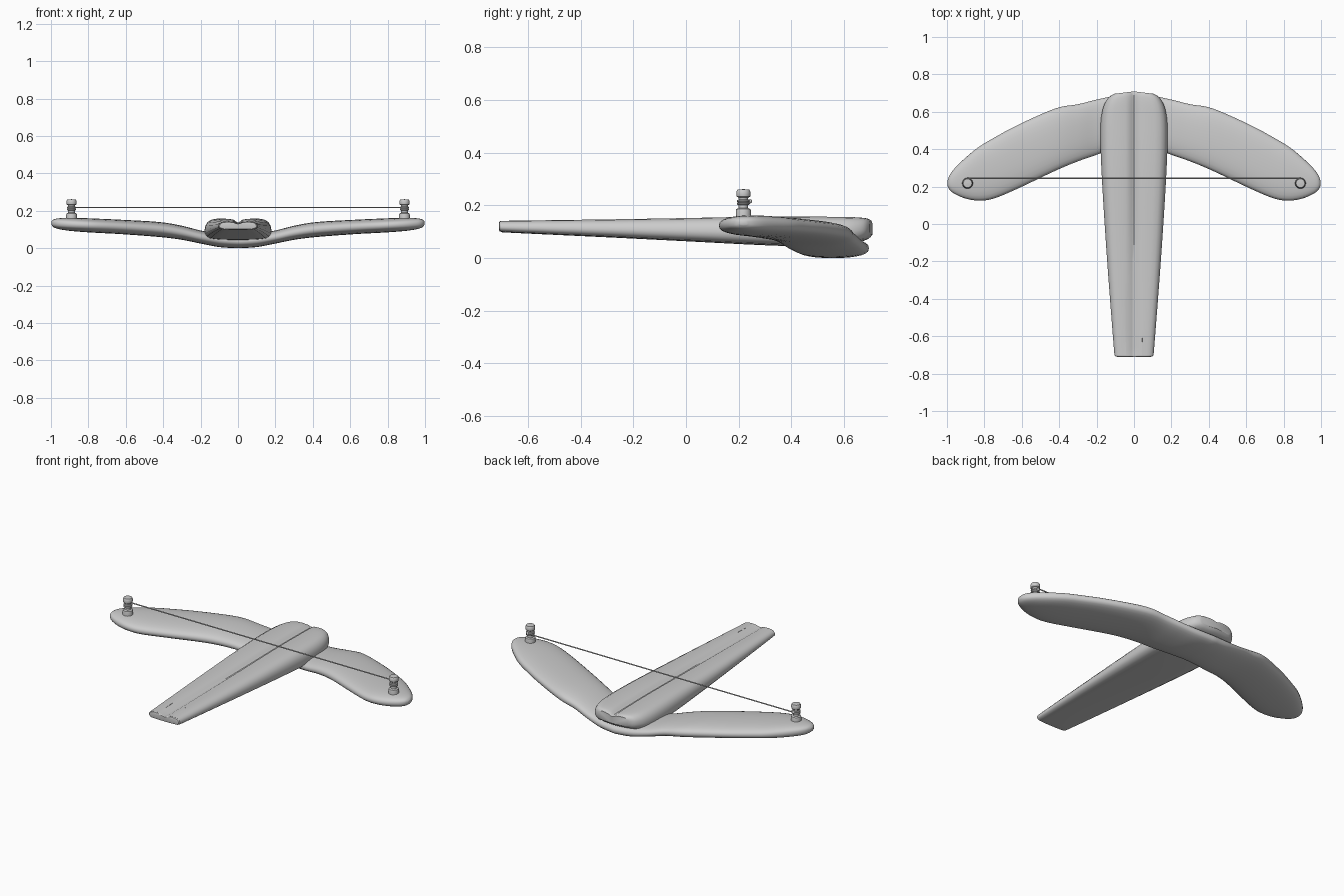
import bpy, bmesh, math

if "Cube" in bpy.data.objects:
    bpy.data.objects.remove(bpy.data.objects["Cube"])

grey = bpy.data.materials.new("plain grey")
grey.diffuse_color = (0.6, 0.6, 0.6, 1)
grey.use_nodes = True
grey.node_tree.nodes["Principled BSDF"].inputs["Base Color"].default_value = grey.diffuse_color


def finish(bm, name, angle=40):
    bmesh.ops.recalc_face_normals(bm, faces=bm.faces)
    mesh = bpy.data.meshes.new(name)
    bm.to_mesh(mesh)
    bm.free()
    ob = bpy.data.objects.new(name, mesh)
    bpy.context.collection.objects.link(ob)
    mesh.materials.append(grey)
    bpy.ops.object.select_all(action='DESELECT')
    ob.select_set(True)
    bpy.context.view_layer.objects.active = ob
    bpy.ops.object.shade_smooth_by_angle(angle=math.radians(angle))
    return ob


def refine(rows, steps):
    """Catmull-Rom smoothing of a table of section values."""
    out = []
    for i in range(len(rows) - 1):
        a, b, c, d = (rows[max(0, min(len(rows) - 1, i + k))] for k in (-1, 0, 1, 2))
        for s in range(steps):
            t = s / steps
            out.append([0.5 * (2 * q + (r - p) * t + (2 * p - 5 * q + 4 * r - u) * t * t
                               + (3 * q - p - 3 * r + u) * t ** 3)
                        for p, q, r, u in zip(a, b, c, d)])
    return out + [list(rows[-1])]


def loft(name, rings, angle=40):
    bm = bmesh.new()
    loops = [[bm.verts.new(p) for p in ring] for ring in rings]
    n = len(loops[0])
    for a, b in zip(loops, loops[1:]):
        for i in range(n):
            j = (i + 1) % n
            bm.faces.new((a[i], a[j], b[j], b[i]))
    bm.faces.new(loops[0])
    bm.faces.new(loops[-1])
    return finish(bm, name, angle)


def power(v, e):
    return math.copysign(abs(v) ** e, v)


# Bow: x, trailing y, leading y, bottom z, top z for one half
limb = [(0, .42, .695, .0, .075), (.1, .405, .685, .006, .08), (.2, .37, .665, .025, .095),
        (.3, .335, .64, .045, .12), (.42, .285, .618, .06, .14), (.62, .19, .53, .075, .152),
        (.75, .136, .46, .082, .158), (.83, .125, .412, .087, .161), (.9, .136, .355, .093, .162),
        (.957, .160, .30, .102, .16), (.985, .182, .262, .112, .154), (.997, .204, .232, .125, .143)]
half = refine(limb, 4)
stations = [[-r[0]] + r[1:] for r in reversed(half[1:])] + half


def bow_ring(x, y0, y1, z0, z1):
    ring = []
    for k in range(28):
        a = math.tau * k / 28
        ring.append((x, (y0 + y1) / 2 + (y1 - y0) / 2 * power(math.cos(a), .9),
                     (z0 + z1) / 2 + (z1 - z0) / 2 * power(math.sin(a), .75)))
    return ring


loft("bow", [bow_ring(*s) for s in stations], 60)

# Stock: y, half width, bottom z, top z, groove depth
body = [(-.71, .09, .106, .136, .006), (-.703, .103, .10, .141, .01), (-.66, .108, .096, .142, .012),
        (-.3, .136, .079, .147, .014), (0, .157, .064, .152, .018), (.25, .172, .051, .157, .02),
        (.42, .179, .045, .158, .02), (.54, .178, .047, .157, .02), (.61, .168, .054, .156, .02),
        (.65, .152, .063, .154, .019), (.675, .132, .075, .15, .017), (.687, .105, .09, .142, .012)]


def stock_ring(y, w, z0, z1, g):
    h = z1 - z0
    right = [(.012, z1 - g * .75), (.022, z1 - g * .3), (.045, z1 - g * .08), (.4 * w, z1), (.62 * w, z1),
             (.78 * w, z1 - .04 * h), (.9 * w, z1 - .15 * h), (.97 * w, z1 - .33 * h),
             (w, z0 + .45 * h), (.985 * w, z0 + .28 * h), (.93 * w, z0 + .15 * h),
             (.83 * w, z0 + .06 * h), (.6 * w, z0 + .02 * h), (.3 * w, z0)]
    pts = [(0, z1 - g)] + right + [(0, z0)] + [(-x, z) for x, z in reversed(right)]
    # the tail draws back to a shallow central point
    tail = max(0, min(1, (y - .54) / .147))
    return [(x, y + .022 * tail * (1 - abs(x) / .18), z) for x, z in pts]


loft("stock", [stock_ring(*s) for s in refine(body, 3)], 35)

# String posts: radius, height, turned about a vertical axis
turned = [(0, .14), (.029, .14), (.029, .178), (.027, .186), (.018, .19), (.017, .222), (.019, .23),
          (.026, .234), (.027, .24), (.027, .252), (.023, .26), (0, .262)]
for side, label in ((-1, "left"), (1, "right")):
    px, py = side * .89, .218
    rings = [[(px + max(r, .0005) * math.cos(math.tau * k / 20),
               py + max(r, .0005) * math.sin(math.tau * k / 20), z) for k in range(20)]
             for r, z in turned]
    loft(label + "_post", rings, 35)
    # string loops wound round the neck
    for n, z in enumerate((.207, .217)):
        bpy.ops.mesh.primitive_torus_add(location=(px, py, z), major_radius=.02, minor_radius=.005,
                                         major_segments=20, minor_segments=8)
        ob = bpy.context.object
        ob.name = f"{label}_string_loop_{n + 1}"
        ob.data.materials.append(grey)
        bpy.ops.object.shade_smooth_by_angle(angle=math.radians(40))
    # knot behind the post
    bpy.ops.mesh.primitive_uv_sphere_add(location=(px, py + .025, .216), radius=.008,
                                         segments=12, ring_count=8)
    bpy.context.object.name = label + "_knot"
    bpy.context.object.data.materials.append(grey)
    bpy.ops.object.shade_smooth()

# String stretched between the posts
bpy.ops.mesh.primitive_cylinder_add(vertices=8, radius=.0035, depth=1.78, location=(0, .245, .218),
                                    rotation=(0, math.pi / 2, 0))
bpy.context.object.name = "bow_string"
bpy.context.object.data.materials.append(grey)
bpy.ops.object.shade_smooth_by_angle(angle=math.radians(50))
